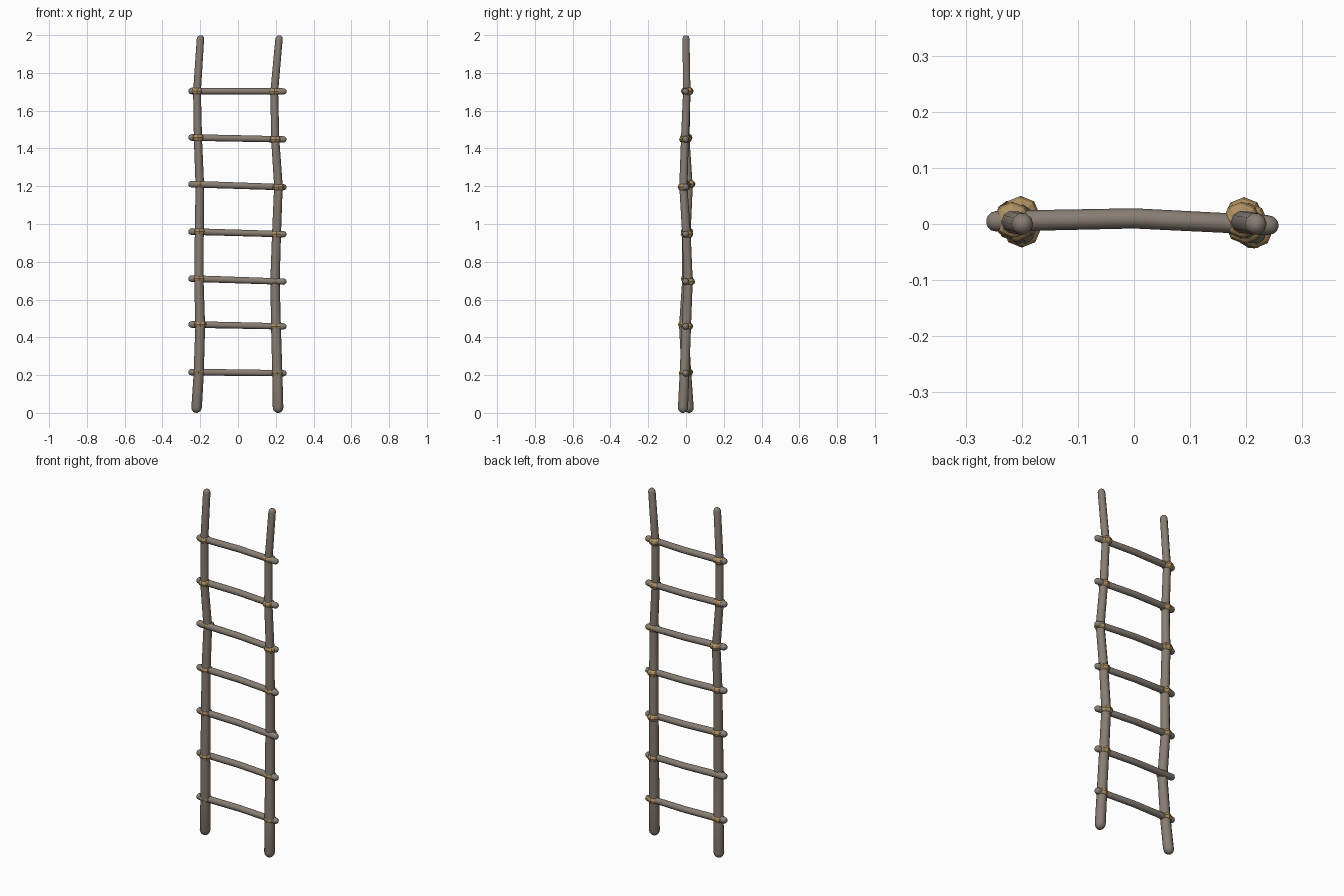
import bpy, bmesh, math
from mathutils import Vector

cube = bpy.data.objects.get("Cube")
if cube:
    bpy.data.objects.remove(cube, do_unlink=True)


def material(name, rgb):
    m = bpy.data.materials.new(name)
    m.use_nodes = True
    m.diffuse_color = (*rgb, 1)
    m.node_tree.nodes["Principled BSDF"].inputs["Base Color"].default_value = (*rgb, 1)
    return m


WOOD = material("weathered_wood", (0.245, 0.205, 0.17))
ROPE = material("tan_rope", (0.43, 0.285, 0.125))


def finish(bm, name, mat, smooth=True):
    bmesh.ops.recalc_face_normals(bm, faces=bm.faces)
    mesh = bpy.data.meshes.new(name)
    bm.to_mesh(mesh)
    bm.free()
    mesh.materials.append(mat)
    for p in mesh.polygons:
        p.use_smooth = smooth
    obj = bpy.data.objects.new(name, mesh)
    bpy.context.collection.objects.link(obj)
    return obj


def branch(name, path, r0, r1, side, sides=10):
    """Tapered round stick along a path, with domed ends."""
    path = [Vector(p) for p in path]
    n = len(path) - 1
    rings = [(p, r0 + (r1 - r0) * i / n) for i, p in enumerate(path)]
    d0 = (path[0] - path[1]).normalized()
    d1 = (path[-1] - path[-2]).normalized()

    def dome(p, r, d):
        return [(p + d * r * math.sin(a), r * math.cos(a))
                for a in (math.radians(k) for k in (30, 55, 78))]

    rings = dome(path[0], r0, d0)[::-1] + rings + dome(path[-1], r1, d1)
    axis = (path[-1] - path[0]).normalized()
    u = axis.cross(Vector(side)).normalized()
    v = axis.cross(u)
    bm = bmesh.new()
    loops = []
    for c, r in rings:
        angles = [math.tau * k / sides for k in range(sides)]
        loops.append([bm.verts.new(c + (u * math.cos(a) + v * math.sin(a)) * r) for a in angles])
    for a, b in zip(loops, loops[1:]):
        for k in range(sides):
            j = (k + 1) % sides
            bm.faces.new((a[k], a[j], b[j], b[k]))
    bm.faces.new(loops[0])
    bm.faces.new(loops[-1])
    return finish(bm, name, WOOD)


# Crooked side rails: (x, y) at each height
HEIGHTS = [0.028, 0.21, 0.46, 0.70, 0.95, 1.20, 1.45, 1.70, 1.98]
RIGHT = [(-.219, .014), (-.208, .002), (-.2, -.012), (-.207, .003), (-.205, .002),
         (-.202, .014), (-.212, -.002), (-.217, .004), (-.199, 0)]
LEFT = [(.212, -.016), (.208, -.008), (.201, .002), (.196, .012), (.204, .002),
        (.214, -.014), (.197, -.006), (.192, .004), (.217, 0)]
rails = {}
for name, pts in (("right_rail", RIGHT), ("left_rail", LEFT)):
    rails[name] = [Vector((x, y, z)) for (x, y), z in zip(pts, HEIGHTS)]
    branch(name, rails[name], 0.028, 0.0195, (0, 1, 0))

# Rungs, each sloping a little, with a rope lashing at both ends
DROP = [0.003, 0.005, 0.008, 0.007, 0.008, 0.005, 0.001]
for i, drop in enumerate(DROP):
    z = HEIGHTS[i + 1] + 0.003
    branch(f"rung_{i + 1}",
           [(-0.245, 0.005, z + drop), (0, 0.01, z), (0.24, -0.002, z - drop)],
           0.0185, 0.0175, (0, 0, 1))
    for name, sign in (("right_rail", 1), ("left_rail", -1)):
        c = rails[name][i + 1]
        bm = bmesh.new()
        bmesh.ops.create_uvsphere(bm, u_segments=8, v_segments=6, radius=1)
        for vert in bm.verts:
            vert.co = Vector((c.x + vert.co.x * 0.034, c.y + 0.003 + vert.co.y * 0.033,
                              z + sign * drop + vert.co.z * 0.024))
        finish(bm, f"{name[:-5]}_lashing_{i + 1}", ROPE, False)
